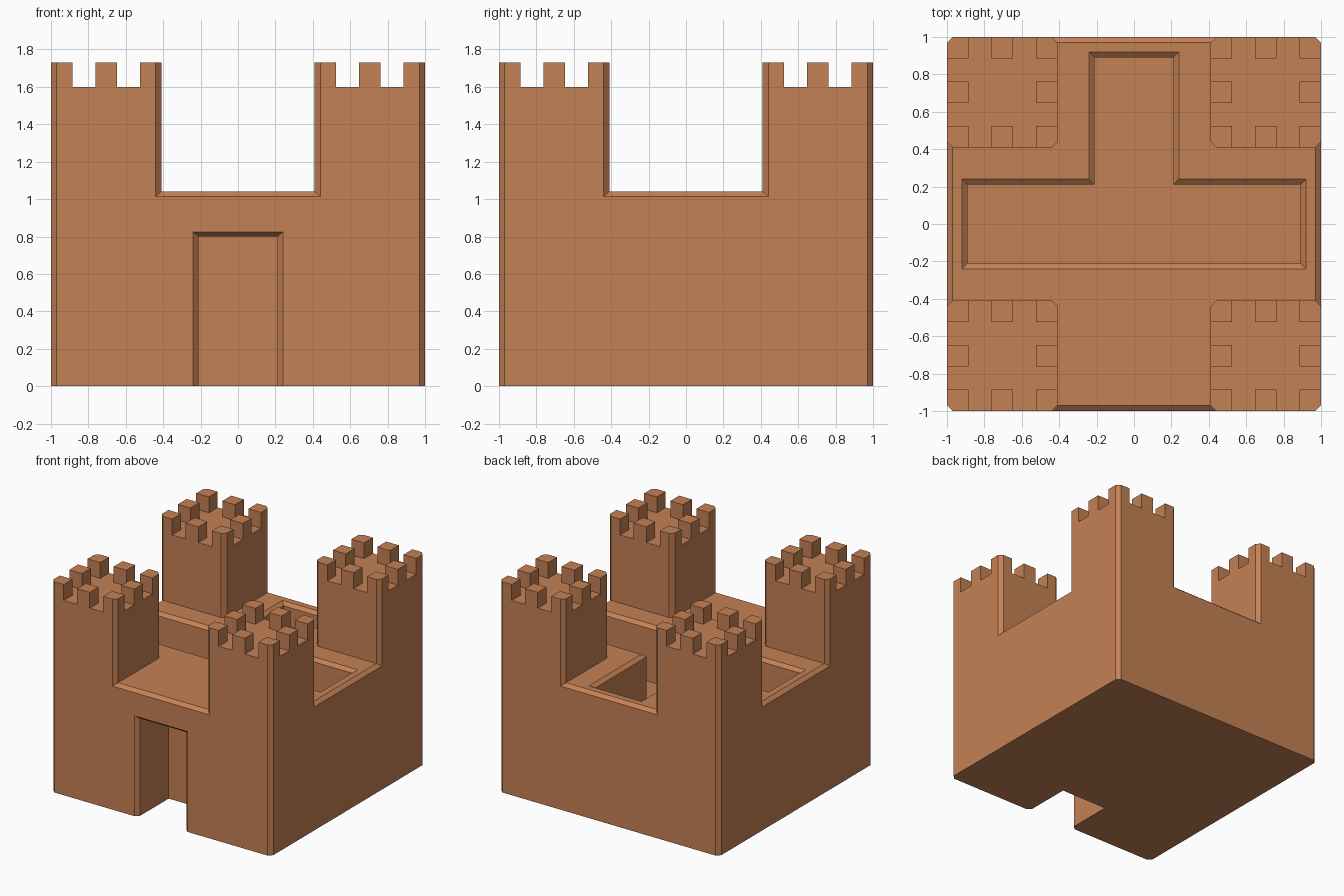
import bpy, bmesh

if "Cube" in bpy.data.objects:
    bpy.data.objects.remove(bpy.data.objects["Cube"])

C = 0.03            # chamfer width
WALL_Z = 1.04       # top of the curtain block
ROOF_Z, TOP_Z = 1.6, 1.73

clay = bpy.data.materials.new("clay")
clay.diffuse_color = (0.56, 0.22, 0.09, 1)
clay.use_nodes = True
clay.node_tree.nodes["Principled BSDF"].inputs["Base Color"].default_value = clay.diffuse_color


def loft(name, rings):
    """Closed solid through a list of equal-length 3D rings."""
    bm = bmesh.new()
    vs = [[bm.verts.new(p) for p in r] for r in rings]
    n = len(vs[0])
    for a, b in zip(vs, vs[1:]):
        for i in range(n):
            j = (i + 1) % n
            bm.faces.new((a[i], a[j], b[j], b[i]))
    bm.faces.new(vs[0][::-1])
    bm.faces.new(vs[-1])
    bmesh.ops.recalc_face_normals(bm, faces=bm.faces)
    me = bpy.data.meshes.new(name)
    bm.to_mesh(me)
    bm.free()
    ob = bpy.data.objects.new(name, me)
    bpy.context.collection.objects.link(ob)
    return ob


def at_z(pts, z):
    return [(x, y, z) for x, y in pts]


def octagon(h, c):
    """Square of half-size h with cut corners."""
    k = h - c
    return [(h, -k), (h, k), (k, h), (-k, h), (-h, k), (-h, -k), (-k, -h), (k, -h)]


def box(name, x0, x1, y0, y1, z0, z1):
    pts = [(x0, y0), (x1, y0), (x1, y1), (x0, y1)]
    return loft(name, [at_z(pts, z0), at_z(pts, z1)])


def boolean(ob, other, op):
    m = ob.modifiers.new("bool", 'BOOLEAN')
    m.operation, m.object, m.solver = op, other, 'EXACT'
    bpy.context.view_layer.objects.active = ob
    bpy.ops.object.modifier_apply(modifier=m.name)
    bpy.data.objects.remove(other)


# Main block with a chamfered top rim
castle = loft("castle", [at_z(octagon(1, C), 0),
                         at_z(octagon(1, C), WALL_Z - 0.025),
                         at_z(octagon(1 - C, C), WALL_Z)])

# Corner tower, with battlements cut by crossing slots and a hollow centre
H = 0.295
tower = loft("tower", [at_z(octagon(H, C), WALL_Z - 0.025), at_z(octagon(H, C), TOP_Z)])
for s in (-1, 1):
    a, b = sorted((s * 0.0575, s * 0.18))
    boolean(tower, box("slot", a, b, -1, 1, ROOF_Z, 2), 'DIFFERENCE')
    boolean(tower, box("slot", -1, 1, a, b, ROOF_Z, 2), 'DIFFERENCE')
boolean(tower, box("slot", -0.12, 0.12, -0.12, 0.12, ROOF_Z, 2), 'DIFFERENCE')

for sx in (-1, 1):
    for sy in (-1, 1):
        t = bpy.data.objects.new("corner_tower", tower.data.copy())
        bpy.context.collection.objects.link(t)
        t.location = (sx * (1 - H), sy * (1 - H), 0)
        bpy.context.view_layer.update()
        boolean(castle, t, 'UNION')
bpy.data.objects.remove(tower)


# T-shaped courtyard pit with a flared lip
def tee(d):
    w, e = 0.21 + d, 0.89 + d
    return [(-e, -w), (e, -w), (e, w), (w, w), (w, e), (-w, e), (-w, w), (-e, w)]


boolean(castle, loft("pit", [at_z(tee(0), 0.58), at_z(tee(0), WALL_Z - 0.025),
                             at_z(tee(0.036), WALL_Z + 0.005)]), 'DIFFERENCE')


# Doorway recess with a flared frame
def door(d, y):
    w, h = 0.21 + d, 0.8 + d * 0.8
    return [(-w, y, -0.1), (w, y, -0.1), (w, y, h), (-w, y, h)]


boolean(castle, loft("door", [door(0, -0.6), door(0, -1 + C), door(0.04, -1.01)]), 'DIFFERENCE')

# Merge coplanar faces left by the cuts
bm = bmesh.new()
bm.from_mesh(castle.data)
bmesh.ops.remove_doubles(bm, verts=bm.verts, dist=0.0002)
bmesh.ops.dissolve_limit(bm, angle_limit=0.01, verts=bm.verts, edges=bm.edges)
bm.to_mesh(castle.data)
bm.free()
castle.data.materials.clear()
castle.data.materials.append(clay)
for p in castle.data.polygons:
    p.material_index = 0
